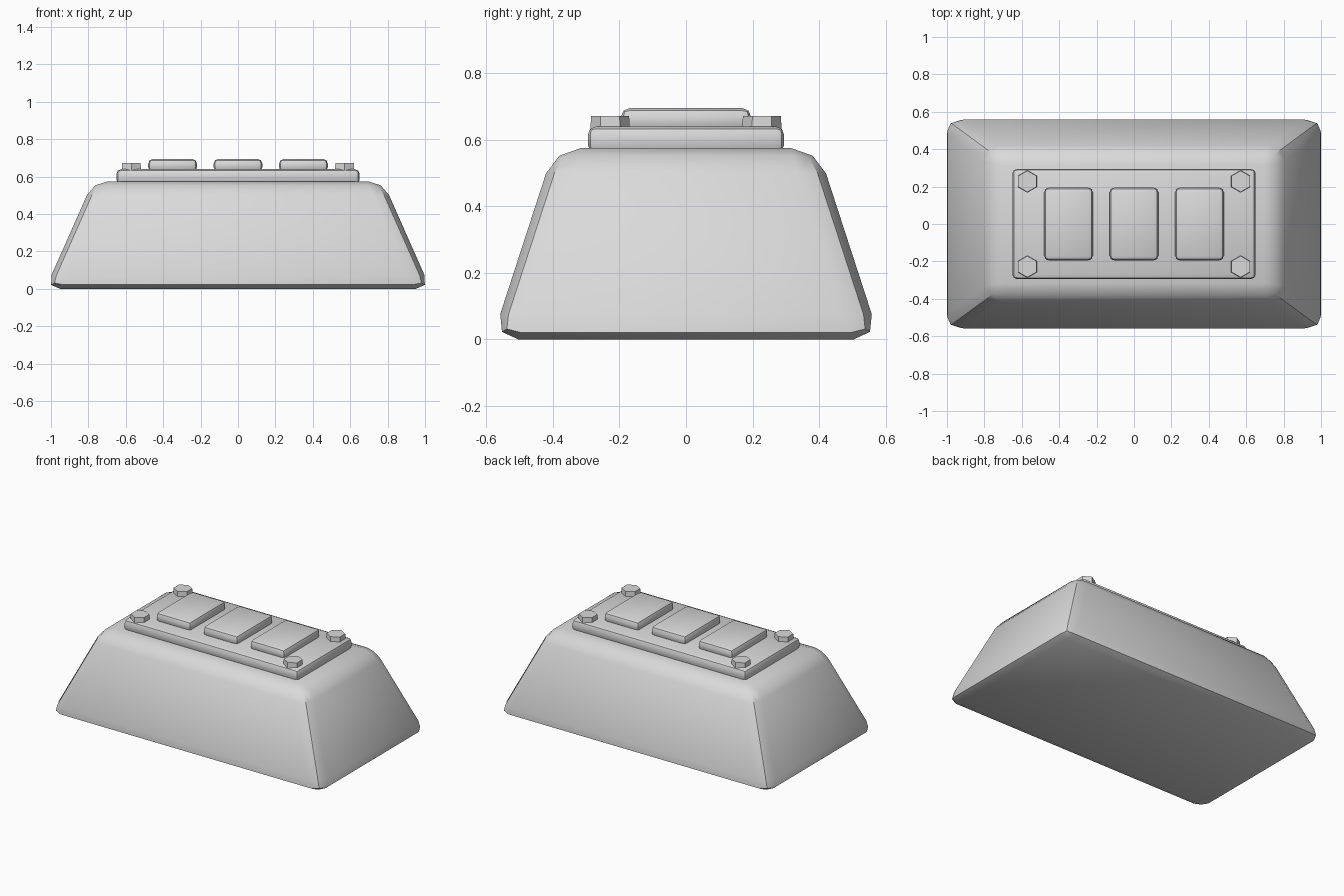
import bpy, bmesh, math
from mathutils import Vector

if "Cube" in bpy.data.objects:
    bpy.data.objects.remove(bpy.data.objects["Cube"])

grey = bpy.data.materials.new("light_grey")
grey.diffuse_color = (0.7, 0.7, 0.7, 1)
grey.use_nodes = True
grey.node_tree.nodes["Principled BSDF"].inputs["Base Color"].default_value = grey.diffuse_color


def finish(bm, name):
    bmesh.ops.recalc_face_normals(bm, faces=bm.faces)
    mesh = bpy.data.meshes.new(name)
    bm.to_mesh(mesh)
    bm.free()
    mesh.materials.append(grey)
    ob = bpy.data.objects.new(name, mesh)
    bpy.context.collection.objects.link(ob)
    bpy.ops.object.select_all(action='DESELECT')
    ob.select_set(True)
    bpy.context.view_layer.objects.active = ob
    bpy.ops.object.shade_smooth_by_angle(angle=math.radians(35))
    return ob


def block(name, x, z0, z1, bottom, top, bevel, segments):
    """Bevelled block; bottom and top are half sizes in x and y."""
    bm = bmesh.new()
    bmesh.ops.create_cube(bm, size=2)
    for v in bm.verts:
        half, z = (top, z1) if v.co.z > 0 else (bottom, z0)
        v.co = Vector((x + v.co.x * half[0], v.co.y * half[1], z))
    bmesh.ops.bevel(bm, geom=bm.edges[:], offset=bevel, segments=segments,
                    profile=0.5, affect='EDGES', clamp_overlap=True)
    return finish(bm, name)


# Tapered body
block("tapered_body", 0, 0, 0.575, (1.03, 0.583), (0.775, 0.396), 0.08, 2)

# Mounting plate on top
block("top_plate", 0, 0.56, 0.64, (0.65, 0.295), (0.65, 0.295), 0.025, 2)

# Three raised pads
for i in (-1, 0, 1):
    block(f"pad_{i + 2}", i * 0.35, 0.625, 0.695,
          (0.13, 0.195), (0.13, 0.195), 0.025, 2)

# Four hexagonal bolts at the plate corners
for sx in (-1, 1):
    for sy in (-1, 1):
        bm = bmesh.new()
        bmesh.ops.create_cone(bm, cap_ends=True, segments=6,
                              radius1=0.06, radius2=0.057, depth=0.05)
        # points of the hexagon face front and back
        for v in bm.verts:
            a = round(math.atan2(v.co.y, v.co.x) / (math.pi / 3) - 0.5)
            a = (a + 0.5) * math.pi / 3
            r = math.hypot(v.co.x, v.co.y)
            v.co = Vector((sx * 0.57 + r * math.cos(a),
                           sy * 0.228 + r * math.sin(a), 0.647 + v.co.z))
        finish(bm, f"bolt_{'right' if sx > 0 else 'left'}_{'back' if sy > 0 else 'front'}")
